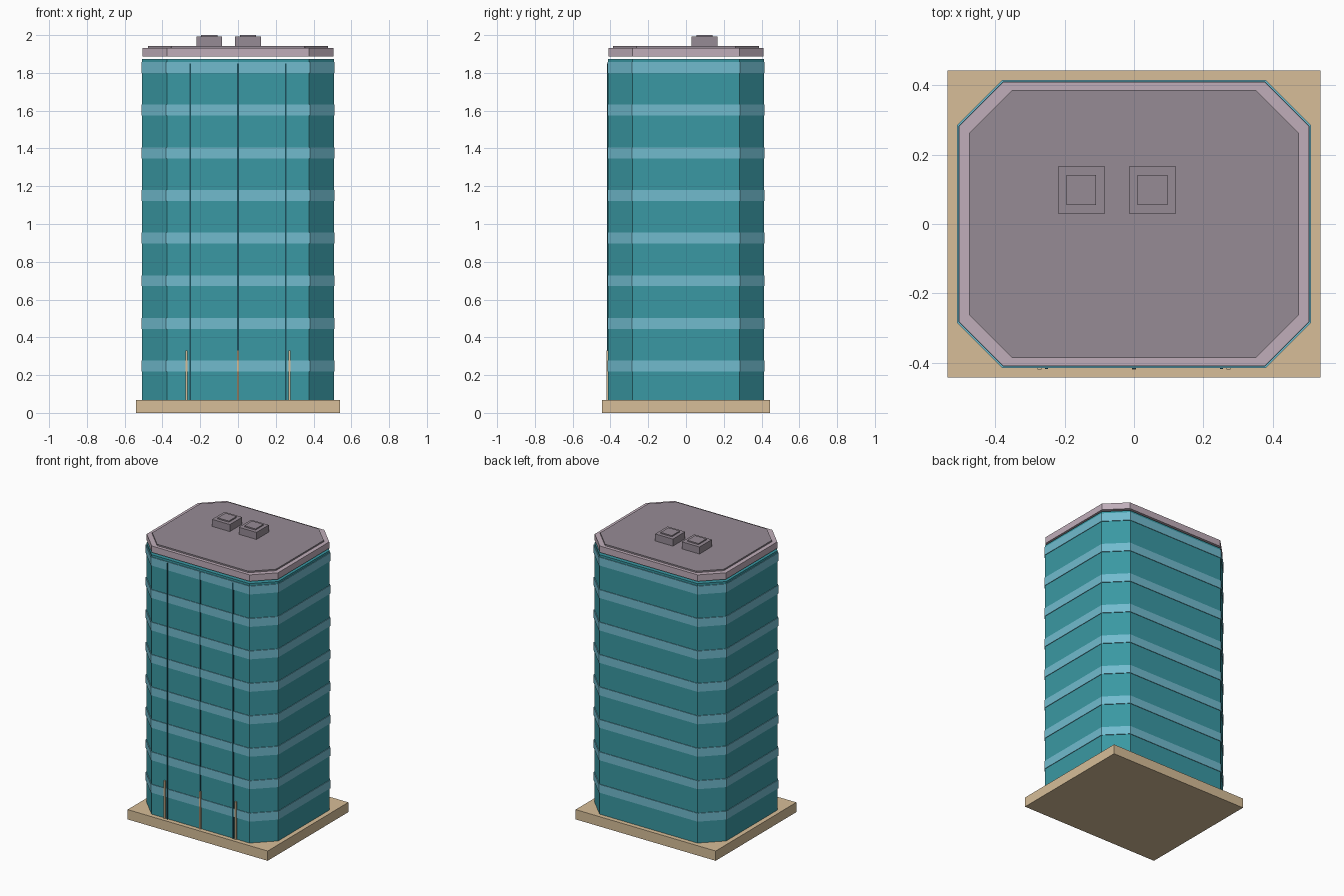
import bpy
import bmesh

if "Cube" in bpy.data.objects:
    bpy.data.objects.remove(bpy.data.objects["Cube"], do_unlink=True)


def material(name, rgb):
    """Flat material from 0-255 display values, converted to linear."""
    linear = [((c / 255 + 0.055) / 1.055) ** 2.4 for c in rgb] + [1.0]
    mat = bpy.data.materials.new(name)
    mat.use_nodes = True
    mat.diffuse_color = linear
    mat.node_tree.nodes["Principled BSDF"].inputs["Base Color"].default_value = linear
    return mat


TEAL = material("teal glass", (58, 152, 163))
BLUE = material("pale blue band", (113, 187, 206))
DARK = material("dark teal trim", (28, 80, 92))
SAND = material("sand stone", (215, 190, 152))
MAUVE = material("light mauve", (192, 174, 186))
GREY = material("mauve grey", (150, 139, 149))


def prism(name, outline, z0, z1, mat):
    """Extrude a closed xy outline from z0 to z1."""
    bm = bmesh.new()
    base = bm.faces.new([bm.verts.new((x, y, z0)) for x, y in outline])
    top = bmesh.ops.extrude_face_region(bm, geom=[base])["geom"]
    verts = [v for v in top if isinstance(v, bmesh.types.BMVert)]
    bmesh.ops.translate(bm, verts=verts, vec=(0, 0, z1 - z0))
    bmesh.ops.recalc_face_normals(bm, faces=bm.faces)
    mesh = bpy.data.meshes.new(name)
    bm.to_mesh(mesh)
    bm.free()
    mesh.materials.append(mat)
    obj = bpy.data.objects.new(name, mesh)
    bpy.context.collection.objects.link(obj)
    return obj


def octagon(hx, hy, cut):
    """Rectangle with its four corners cut off."""
    a, b = hx - cut, hy - cut
    return [(a, -hy), (hx, -b), (hx, b), (a, hy),
            (-a, hy), (-hx, b), (-hx, -b), (-a, -hy)]


def rect(cx, cy, hx, hy):
    return [(cx - hx, cy - hy), (cx + hx, cy - hy),
            (cx + hx, cy + hy), (cx - hx, cy + hy)]


# Plinth and glass tower
prism("plinth", rect(0, 0, 0.539, 0.4435), 0, 0.068, SAND)
prism("tower", octagon(0.507, 0.412, 0.13), 0.068, 1.873, TEAL)

# Floor bands, one per storey
for i in range(8):
    z = 0.248 + i * 0.2258
    prism(f"floor_band_{i + 1}", octagon(0.511, 0.416, 0.131),
          z - 0.029, z + 0.029, BLUE)

# Roof: floating parapet slab and raised deck
prism("parapet", octagon(0.505, 0.41, 0.128), 1.888, 1.933, MAUVE)
prism("roof_deck", octagon(0.476, 0.387, 0.124), 1.933, 1.943, GREY)

# Rooftop units with raised lids
for side, x in (("right", -0.152), ("left", 0.053)):
    prism(f"roof_unit_{side}", rect(x, 0.098, 0.068, 0.068), 1.943, 1.992, GREY)
    prism(f"roof_unit_lid_{side}", rect(x, 0.098, 0.043, 0.043), 1.992, 2.0, GREY)

# Front mullions and entrance posts
for side, x, post_x in (("right", -0.253, -0.273), ("middle", 0, 0), ("left", 0.253, 0.273)):
    prism(f"mullion_{side}", rect(x, -0.414, 0.004, 0.005), 0.068, 1.85, DARK)
    prism(f"entrance_post_{side}", rect(post_x, -0.414, 0.006, 0.006), 0.068, 0.33, SAND)
